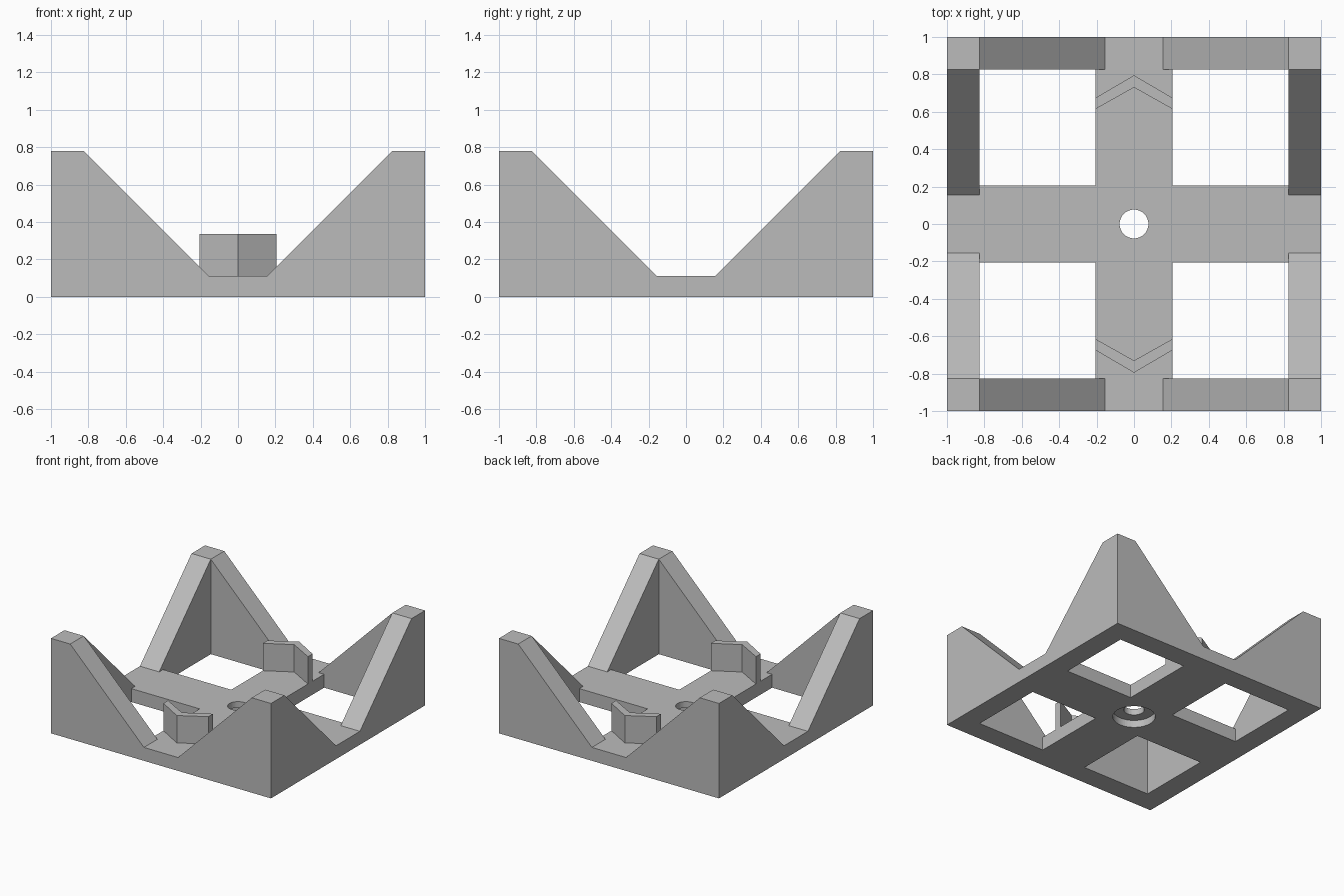
import bpy, bmesh
from mathutils import Matrix, Vector
from math import pi

cube = bpy.data.objects.get("Cube")
if cube:
    bpy.data.objects.remove(cube, do_unlink=True)

grey = bpy.data.materials.new("plain grey")
grey.use_nodes = True
colour = (0.5, 0.5, 0.5, 1)
grey.diffuse_color = colour
grey.node_tree.nodes["Principled BSDF"].inputs["Base Color"].default_value = colour

SLAB, TOP, WALL, BAR = 0.11, 0.78, 0.175, 0.205
INNER = 1 - WALL
FOOT = INNER - (TOP - SLAB)      # where the 45 degree slopes meet the floor


def finish(name, bm):
    bmesh.ops.recalc_face_normals(bm, faces=bm.faces)
    mesh = bpy.data.meshes.new(name)
    bm.to_mesh(mesh)
    bm.free()
    mesh.materials.append(grey)
    obj = bpy.data.objects.new(name, mesh)
    bpy.context.collection.objects.link(obj)
    return obj


def prism(name, points, offset, turn=0):
    """Extrude a closed outline along offset, then turn it about z."""
    bm = bmesh.new()
    face = bm.faces.new([bm.verts.new(p) for p in points])
    new = bmesh.ops.extrude_face_region(bm, geom=[face])["geom"]
    moved = [v for v in new if isinstance(v, bmesh.types.BMVert)]
    bmesh.ops.translate(bm, verts=moved, vec=Vector(offset))
    bmesh.ops.rotate(bm, verts=bm.verts, matrix=Matrix.Rotation(turn, 3, 'Z'))
    return finish(name, bm)


def cylinder(name, radius, bottom, top):
    bm = bmesh.new()
    bmesh.ops.create_cone(bm, cap_ends=True, segments=48, radius1=radius, radius2=radius,
                          depth=top - bottom,
                          matrix=Matrix.Translation((0, 0, (bottom + top) / 2)))
    return finish(name, bm)


def combine(target, tool, operation):
    """Apply a boolean and remove the tool."""
    mod = target.modifiers.new("combine", 'BOOLEAN')
    mod.operation, mod.object, mod.solver = operation, tool, 'EXACT'
    bpy.context.view_layer.objects.active = target
    bpy.ops.object.modifier_apply(modifier=mod.name)
    bpy.data.objects.remove(tool, do_unlink=True)


# Floor cross
def bar(name, turn):
    outline = [(-1, -BAR, 0), (1, -BAR, 0), (1, BAR, 0), (-1, BAR, 0)]
    return prism(name, outline, (0, 0, SLAB), turn)


frame = bar("cradle_frame", 0)
combine(frame, bar("cross_bar", pi / 2), 'UNION')

# Four notched walls, joined at tall corners
half = [(FOOT, SLAB), (INNER, TOP), (1, TOP), (1, 0)]
outline = [(x, -1, z) for x, z in half] + [(-x, -1, z) for x, z in reversed(half)]
for i in range(4):
    combine(frame, prism("wall", outline, (0, WALL, 0), i * pi / 2), 'UNION')

# Centre hole with a wider recess underneath
combine(frame, cylinder("hole_cutter", 0.077, -0.1, 0.3), 'DIFFERENCE')
combine(frame, cylinder("recess_cutter", 0.16, -0.1, 0.06), 'DIFFERENCE')

# Chevron stops, pointing outwards
chevron = [(-BAR, -0.675), (0, -0.795), (BAR, -0.675),
           (BAR, -0.615), (0, -0.73), (-BAR, -0.615)]
for name, turn in (("front_stop", 0), ("back_stop", pi)):
    prism(name, [(x, y, SLAB - 0.02) for x, y in chevron], (0, 0, 0.245), turn)
